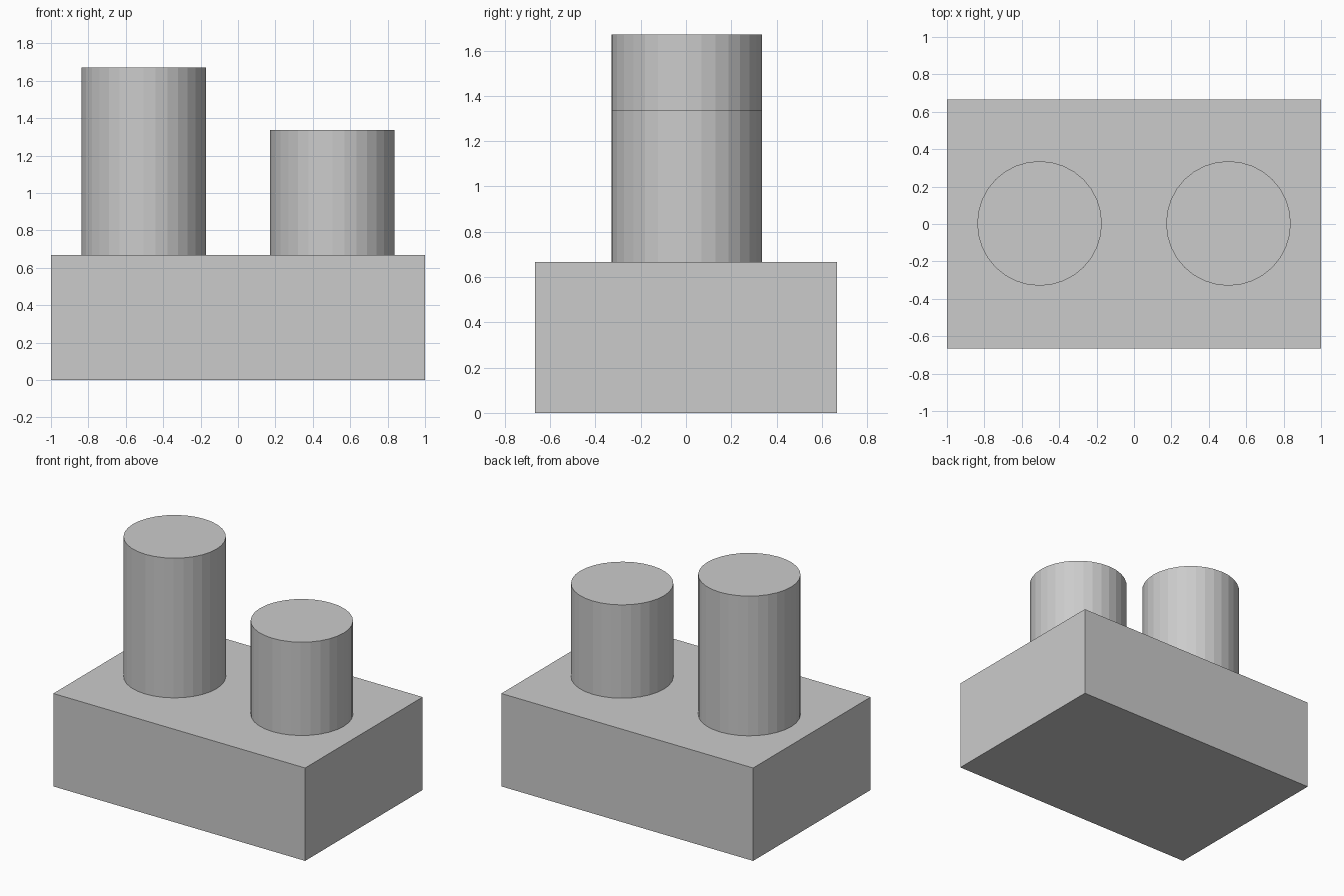
import bpy

# Remove the default object
cube = bpy.data.objects.get("Cube")
if cube:
    bpy.data.objects.remove(cube, do_unlink=True)

# Single plain grey
GREY = (0.6, 0.6, 0.6, 1.0)
grey = bpy.data.materials.new("plain_grey")
grey.use_nodes = True
grey.diffuse_color = GREY
grey.node_tree.nodes["Principled BSDF"].inputs["Base Color"].default_value = GREY

BASE_SIZE = (2.0, 1.333, 0.667)
BASE_TOP = BASE_SIZE[2]


def finish(name):
    obj = bpy.context.object
    obj.name = name
    obj.data.materials.append(grey)
    return obj


def add_post(name, x, height):
    """Upright flat-faced cylinder standing on the base."""
    bpy.ops.mesh.primitive_cylinder_add(
        vertices=32, radius=0.333, depth=height,
        location=(x, 0.003, BASE_TOP + height / 2))
    return finish(name)


# Rectangular base block
bpy.ops.mesh.primitive_cube_add(size=1, location=(0, 0, BASE_TOP / 2))
base = finish("base_block")
base.scale = BASE_SIZE
bpy.ops.object.transform_apply(location=False, rotation=False, scale=True)

# Tall post on the right, short post on the left
add_post("tall_post", -0.505, 1.003)
add_post("short_post", 0.505, 0.67)
